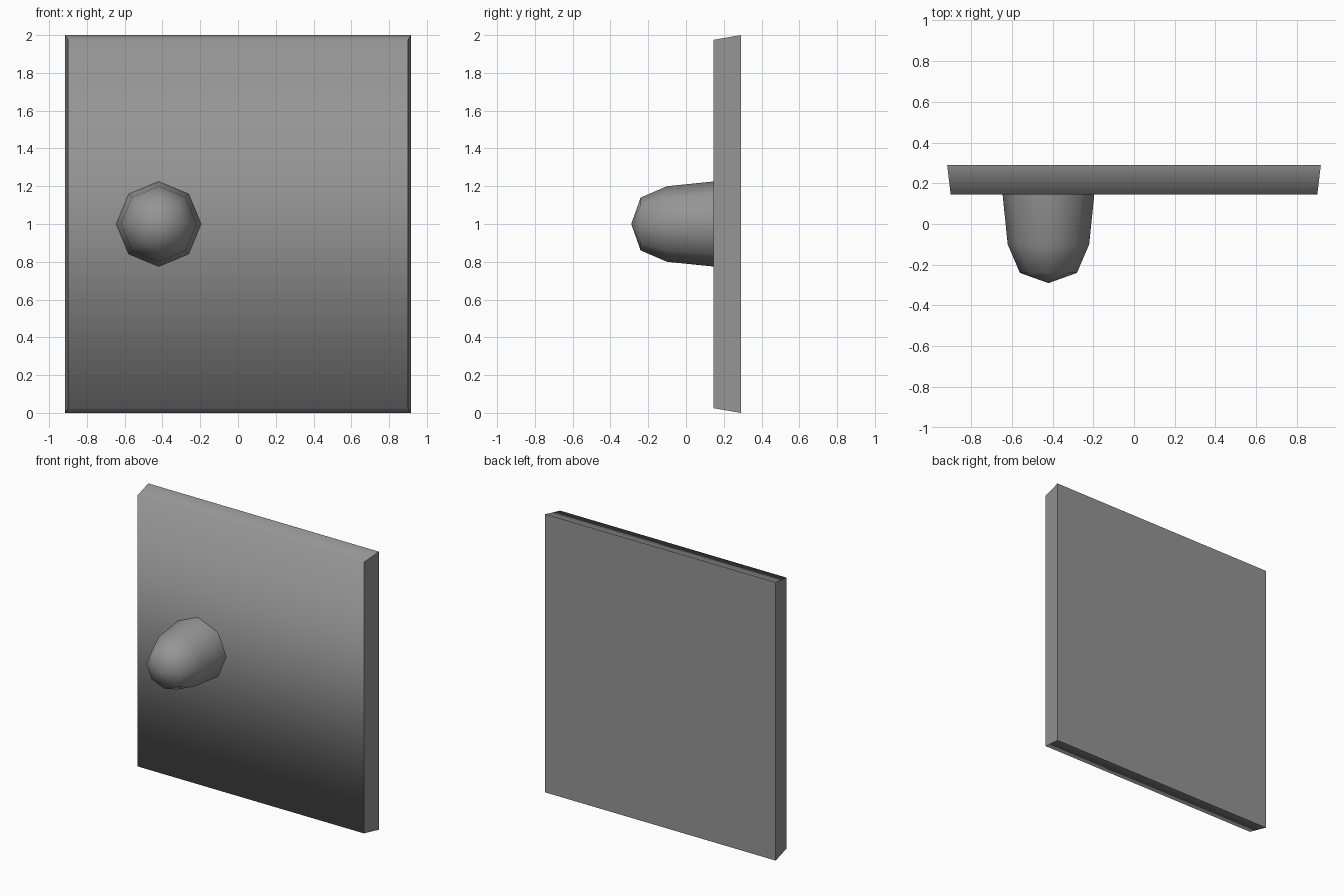
import bpy, bmesh
from math import sin, cos, tau

cube = bpy.data.objects.get("Cube")
if cube:
    bpy.data.objects.remove(cube, do_unlink=True)

# Single grey paint
grey = bpy.data.materials.new("grey")
grey.use_nodes = True
colour = (0.3, 0.3, 0.3, 1)
grey.diffuse_color = colour
grey.node_tree.nodes["Principled BSDF"].inputs["Base Color"].default_value = colour


def add_object(name, bm):
    bmesh.ops.recalc_face_normals(bm, faces=bm.faces)
    for face in bm.faces:
        face.smooth = True
    mesh = bpy.data.meshes.new(name)
    bm.to_mesh(mesh)
    bm.free()
    mesh.materials.append(grey)
    obj = bpy.data.objects.new(name, mesh)
    bpy.context.collection.objects.link(obj)
    return obj


# Door panel: a slab whose front is slightly smaller than its back
FRONT, BACK = 0.145, 0.29
bm = bmesh.new()
bmesh.ops.create_cube(bm, size=2)
for v in bm.verts:
    is_front = v.co.y < 0
    v.co.x *= 0.90 if is_front else 0.917
    v.co.z = 1 + v.co.z * (0.975 if is_front else 1)
    v.co.y = FRONT if is_front else BACK
# Only the front's top and bottom edges are shaded smoothly
for e in bm.edges:
    a, b = (v.co for v in e.verts)
    e.smooth = max(a.y, b.y) < 0.2 and abs(a.x - b.x) > 1
add_object("door_panel", bm)

# Knob: eight-sided rounded peg pointing forward
KNOB_X, KNOB_Z, SIDES = -0.42, 1.0, 8
profile = [(0.225, FRONT), (0.20, -0.10), (0.14, -0.24)]
bm = bmesh.new()
rings = [[bm.verts.new((KNOB_X + r * cos(tau * i / SIDES), y,
                        KNOB_Z + r * sin(tau * i / SIDES)))
          for i in range(SIDES)] for r, y in profile]
tip = bm.verts.new((KNOB_X, -0.29, KNOB_Z))
for i in range(SIDES):
    j = (i + 1) % SIDES
    for low, high in zip(rings, rings[1:]):
        bm.faces.new((low[i], low[j], high[j], high[i]))
    bm.faces.new((rings[-1][i], rings[-1][j], tip))
add_object("knob", bm)
